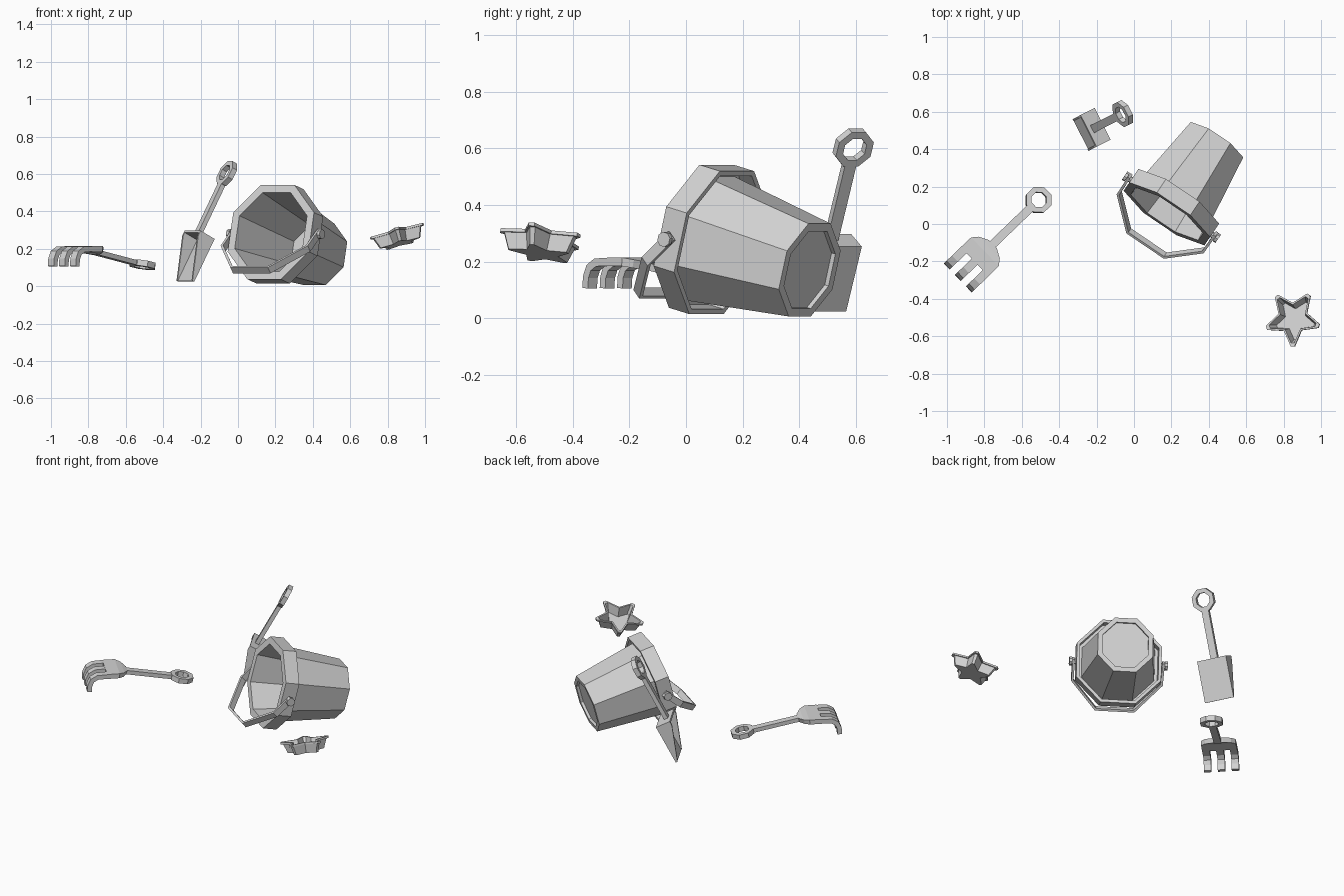
import bpy, bmesh
from math import cos, sin, pi, radians
from mathutils import Matrix, Vector

cube = bpy.data.objects.get("Cube")
if cube:
    bpy.data.objects.remove(cube, do_unlink=True)

GREY = (0.65, 0.65, 0.65, 1)
plastic = bpy.data.materials.new("light_grey_plastic")
plastic.use_nodes = True
plastic.diffuse_color = GREY
plastic.node_tree.nodes["Principled BSDF"].inputs["Base Color"].default_value = GREY


def frame(origin, x, z):
    """Placement matrix from an origin, a local x direction and a local z direction."""
    z = Vector(z).normalized()
    x = Vector(x)
    x = (x - z * x.dot(z)).normalized()
    m = Matrix((x, z.cross(x), z)).transposed().to_4x4()
    m.translation = origin
    return m


def finish(name, bm, place):
    bmesh.ops.remove_doubles(bm, verts=bm.verts, dist=0.0001)
    bmesh.ops.recalc_face_normals(bm, faces=bm.faces)
    bmesh.ops.dissolve_limit(bm, angle_limit=0.01, verts=bm.verts, edges=bm.edges)
    mesh = bpy.data.meshes.new(name)
    bm.to_mesh(mesh)
    bm.free()
    mesh.materials.append(plastic)
    obj = bpy.data.objects.new(name, mesh)
    obj.matrix_world = place
    bpy.context.collection.objects.link(obj)
    return obj


def loft(name, loops, place, closed=False):
    """Join equal loops of points; either wrap round or cap both ends."""
    bm = bmesh.new()
    rows = [[bm.verts.new(p) for p in loop] for loop in loops]
    pairs = list(zip(rows, rows[1:]))
    if closed:
        pairs.append((rows[-1], rows[0]))
    else:
        bm.faces.new(rows[0])
        bm.faces.new(rows[-1])
    n = len(rows[0])
    for a, b in pairs:
        for i in range(n):
            j = (i + 1) % n
            bm.faces.new((a[i], a[j], b[j], b[i]))
    return finish(name, bm, place)


def turned(name, outline, profile, place, closed=False):
    """Scale a unit outline along a (radius, height) profile."""
    loops = [[(r * x, r * y, z) for x, y in outline] for r, z in profile]
    return loft(name, loops, place, closed)


def ribbon(name, path, thick, place, y=0):
    """Sweep a flat bar along (x, z, width) points in the local xz plane."""
    pts = [Vector((x, z)) for x, z, w in path]
    loops = []
    for i, p in enumerate(pts):
        d1 = (p - pts[i - 1]).normalized() if i else None
        d2 = (pts[i + 1] - p).normalized() if i + 1 < len(pts) else None
        d1, d2 = d1 or d2, d2 or d1
        t = (d1 + d2).normalized()
        side = Vector((-t.y, t.x)) * (thick / 2 / max(0.5, t.dot(d1)))
        w = path[i][2] / 2
        a, b = p + side, p - side
        loops.append([(a.x, y - w, a.y), (a.x, y + w, a.y),
                      (b.x, y + w, b.y), (b.x, y - w, b.y)])
    return loft(name, loops, place)


def prism(name, profile, y0, y1, place):
    return loft(name, [[(x, y, z) for x, z in profile] for y in (y0, y1)], place)


def polar(r, a):
    return (r * cos(a), r * sin(a))


OCTAGON = [polar(1, pi / 8 + i * pi / 4) for i in range(8)]


def grip_ring(name, r_out, r_in, thick, place):
    h = thick / 2
    turned(name, OCTAGON, [(r_out, -h), (r_out, h), (r_in, h), (r_in, -h)], place, True)


# Bucket lying on its side, with a folded lip and a recessed base
centre = Vector((0.2, 0.09, 0.278))
across = Vector((0.828, -0.56, 0))
axis = Vector((0.542, 0.802, -0.25))
turned("bucket", OCTAGON, [
    (0, 0.4), (0.165, 0.4), (0.236, -0.045),
    (0.282, -0.045), (0.282, 0.045), (0.262, 0.045), (0.262, -0.02), (0.242, -0.02),
    (0.183, 0.432), (0.152, 0.432), (0.152, 0.415), (0, 0.415)],
    frame(centre, across, axis))

# Pivot knobs and the hanging carry handle
for side, label in ((1, "left"), (-1, "right")):
    turned(label + "_knob", OCTAGON,
           [(0, 0.25), (0.017, 0.25), (0.017, 0.285), (0.027, 0.285), (0.027, 0.302), (0, 0.302)],
           frame(centre, axis, across * side))
half = [(0.276, -0.02), (0.274, 0.12), (0.118, 0.3)]
path = [(-x, z, 0.04) for x, z in half] + [(x, z, 0.04) for x, z in reversed(half)]
ribbon("bucket_handle", path, 0.014, frame(centre, across, (-0.435, -0.643, -0.63)))

# Star sand mould, tilted
star = []
for i in range(5):
    a = i * 2 * pi / 5
    star += [polar(1, a - 0.07), polar(1, a + 0.07), polar(0.54, a + pi / 5)]
turned("star_mould", star, [
    (0, -0.07), (0.115, -0.07), (0.138, -0.012), (0.153, -0.012),
    (0.153, 0), (0.134, 0), (0.108, -0.06), (0, -0.06)],
    frame((0.848, -0.503, 0.293), (0, -1, 0.147), (-0.276, 0.147, 1)))

# Rake: ring, shaft, spreading head and three hooked tines
rake = frame((-0.51, 0.128, 0), (-0.72, -0.694, 0), (0, 0, 1))
tilt = radians(11)
grip_ring("rake_ring", 0.073, 0.043, 0.032,
          rake @ Matrix.Translation((0, 0, 0.115)) @ Matrix.Rotation(-tilt, 4, 'Y'))
ribbon("rake_shaft", [(0.055, 0.125, 0.045), (0.37, 0.185, 0.045)], 0.026, rake)
ribbon("rake_head", [(0.345, 0.182, 0.06), (0.37, 0.192, 0.16),
                     (0.4, 0.199, 0.213), (0.475, 0.199, 0.215)], 0.03, rake)
for i, label in enumerate(("right", "middle", "left")):
    ribbon(label + "_tine", [(0.47, 0.199, 0.045), (0.535, 0.197, 0.045), (0.568, 0.178, 0.045),
                             (0.583, 0.145, 0.045), (0.586, 0.106, 0.045)],
           0.028, rake, (i - 1) * 0.085)

# Shovel standing on its tip: ring, shaft and open scoop
out = Vector((-0.89, -0.45, 0))
up = Vector((0, 0, 1))
shovel = frame((-0.06, 0.59, 0.602), out * 0.47 - up * 0.883, out * 0.883 + up * 0.47)
grip_ring("shovel_ring", 0.074, 0.046, 0.03, shovel)
ribbon("shovel_shaft", [(0.057, 0, 0.045), (0.372, 0, 0.045)], 0.026, shovel)
rear, tip, low, high, w = 0.365, 0.624, -0.058, 0.037, 0.095
prism("scoop_floor", [(rear, low), (tip, low), (tip, low + 0.01), (rear, low + 0.01)], -w, w, shovel)
prism("scoop_back", [(rear, low), (rear + 0.012, low), (rear + 0.012, high), (rear, high)], -w, w, shovel)
wall = [(rear, low), (tip, low), (tip, low + 0.012), (rear + 0.03, high), (rear, high)]
prism("scoop_left_wall", wall, w - 0.012, w, shovel)
prism("scoop_right_wall", wall, -w, -w + 0.012, shovel)
